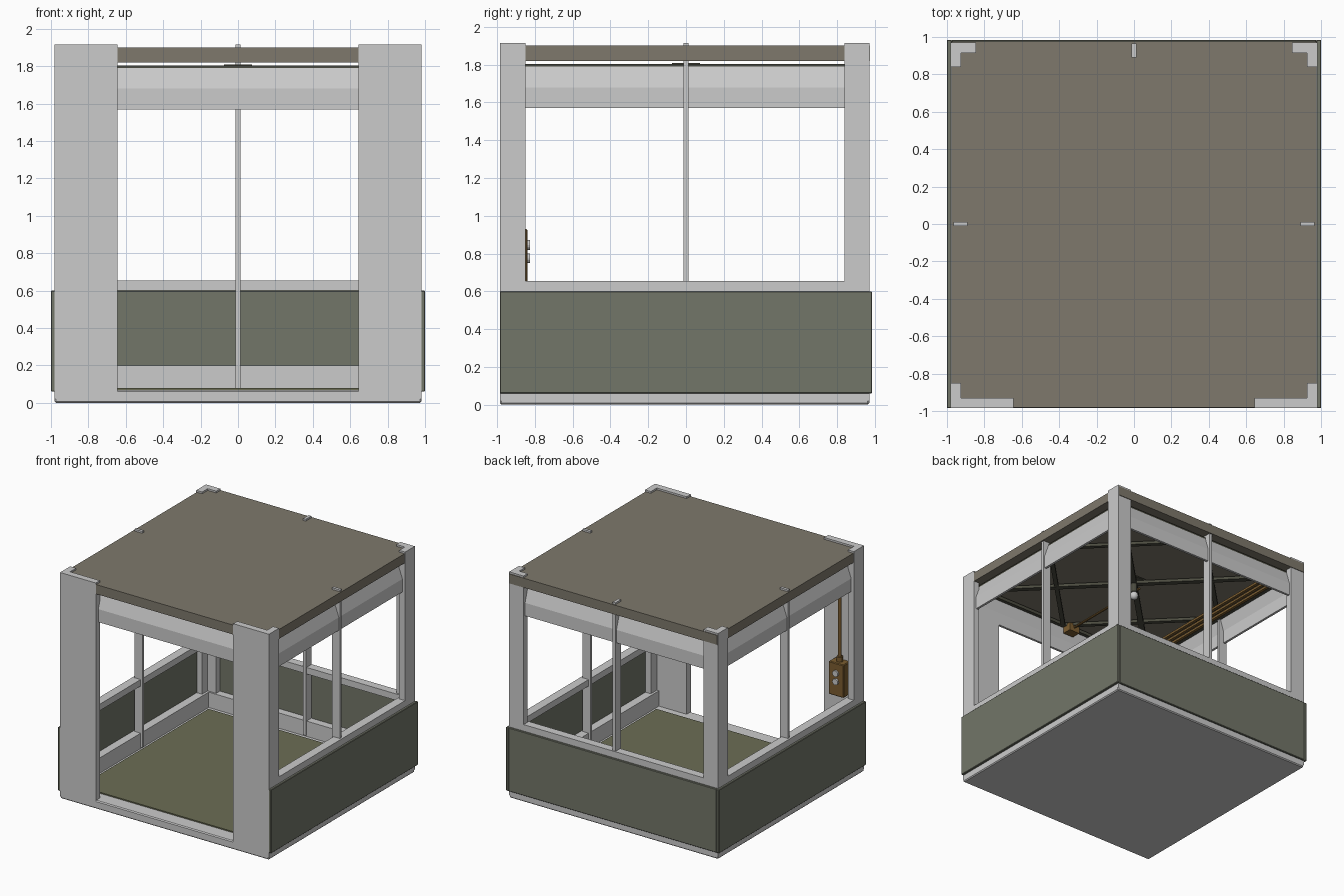
import bpy, bmesh
from math import pi, atan2, hypot
from mathutils import Matrix, Vector

if "Cube" in bpy.data.objects:
    bpy.data.objects.remove(bpy.data.objects["Cube"])


def material(name, rgb):
    m = bpy.data.materials.new(name)
    m.diffuse_color = (*rgb, 1)
    m.use_nodes = True
    m.node_tree.nodes["Principled BSDF"].inputs["Base Color"].default_value = m.diffuse_color
    return m


PANEL = material("panel_green_grey", (0.17, 0.18, 0.14))
ROOF = material("roof_beige", (0.21, 0.19, 0.15))
MAT = material("mat_olive", (0.15, 0.155, 0.09))
BROWN = material("conduit_brown", (0.2, 0.11, 0.03))
DARK = material("brace_dark", (0.07, 0.07, 0.05))
WHITE = material("bulb_white", (0.75, 0.75, 0.72))


def finish(name, bm, mat):
    bmesh.ops.recalc_face_normals(bm, faces=bm.faces)
    me = bpy.data.meshes.new(name)
    bm.to_mesh(me)
    bm.free()
    ob = bpy.data.objects.new(name, me)
    bpy.context.collection.objects.link(ob)
    if mat:
        me.materials.append(mat)
    return ob


def box(name, x, y, z, mat=None, bevel=0):
    bm = bmesh.new()
    c = [(a[0] + a[1]) / 2 for a in (x, y, z)]
    s = [abs(a[1] - a[0]) for a in (x, y, z)]
    bmesh.ops.create_cube(bm, size=1, matrix=Matrix.Translation(c) @ Matrix.Diagonal((*s, 1)))
    if bevel:
        bmesh.ops.bevel(bm, geom=bm.edges[:], offset=bevel, segments=1, affect='EDGES')
    return finish(name, bm, mat)


def prism(name, pts, vec, mat=None):
    """Extrude a closed 3D outline along a vector."""
    bm = bmesh.new()
    f = bm.faces.new([bm.verts.new(p) for p in pts])
    r = bmesh.ops.extrude_face_region(bm, geom=[f])
    bmesh.ops.translate(bm, vec=vec, verts=[v for v in r["geom"] if isinstance(v, bmesh.types.BMVert)])
    return finish(name, bm, mat)


def bar(name, a, b, z, width, mat):
    """Flat horizontal bar between two plan points."""
    (ax, ay), (bx, by) = a, b
    length = hypot(bx - ax, by - ay)
    ob = box(name, (-length / 2, length / 2), (-width / 2, width / 2),
             (-(z[1] - z[0]) / 2, (z[1] - z[0]) / 2), mat)
    ob.location = ((ax + bx) / 2, (ay + by) / 2, (z[0] + z[1]) / 2)
    ob.rotation_euler.z = atan2(by - ay, bx - ax)
    return ob


def rod(name, a, b, r, mat=None, sides=12):
    a, b = Vector(a), Vector(b)
    d = b - a
    bm = bmesh.new()
    bmesh.ops.create_cone(bm, cap_ends=True, segments=sides, radius1=r, radius2=r, depth=d.length,
                          matrix=Matrix.Translation((a + b) / 2) @ d.to_track_quat('Z', 'Y').to_matrix().to_4x4())
    return finish(name, bm, mat)


# floor and mat
box("floor_base", (-.98, .98), (-.985, .97), (0, .07), bevel=.008)
box("floor_mat", (-.88, .88), (-.86, .86), (.07, .08), MAT)

# roof slab
box("roof", (-.975, .975), (-.98, .975), (1.82, 1.9), ROOF)

for s, side in ((-1, "left"), (1, "right")):
    # L-section corner posts
    prism(f"front_post_{side}", [(s * x, y, .02) for x, y in
          ((.98, -.985), (.645, -.985), (.645, -.93), (.925, -.93), (.925, -.85), (.98, -.85))], (0, 0, 1.895))
    prism(f"rear_post_{side}", [(s * x, y, .02) for x, y in
          ((.98, .97), (.845, .97), (.845, .915), (.925, .915), (.925, .84), (.98, .84))], (0, 0, 1.895))
    # side walls
    box(f"side_panel_{side}", (s * .975, s), (-.985, .985), (.06, .6), PANEL, .004)
    box(f"side_sill_{side}", (s * .905, s * .98), (-.95, .95), (.6, .655))
    box(f"side_kick_{side}", (s * .905, s * .98), (-.95, .95), (.06, .2))
    box(f"side_mid_post_{side}", (s * .89, s * .965), (-.012, .012), (.08, 1.915))
    # side valance, leaning in at the top
    prism(f"side_valance_{side}", [(s * x, -.93, z) for x, z in
          ((.955, 1.57), (.955, 1.68), (.915, 1.79), (.9, 1.79), (.935, 1.68), (.935, 1.57))], (0, 1.86, 0))
    bar(f"roof_rail_side_{side}", (s * .895, -.9), (s * .895, .9), (1.775, 1.803), .04, DARK)

# back wall
box("back_panel", (-.975, .975), (.965, .985), (.06, .6), PANEL, .004)
box("back_sill", (-.95, .95), (.9, .97), (.6, .655))
box("back_kick", (-.95, .95), (.9, .97), (.06, .2))
box("back_mid_post", (-.013, .013), (.89, .965), (.08, 1.915))

# front and back valances
for s, side in ((-1, "front"), (1, "back")):
    prism(f"valance_{side}", [(-.93, s * y, z) for y, z in
          ((.95, 1.57), (.95, 1.68), (.915, 1.79), (.9, 1.79), (.93, 1.68), (.93, 1.57))], (1.86, 0, 0))
    bar(f"roof_rail_{side}", (-.9, s * .895), (.9, s * .895), (1.775, 1.803), .04, DARK)

# roof braces: two diagonals and a diamond
bar("diagonal_brace_a", (-.89, -.89), (.89, .89), (1.775, 1.8), .045, DARK)
bar("diagonal_brace_b", (-.89, .89), (.89, -.89), (1.772, 1.797), .045, DARK)
mids = [(.89, 0), (0, .89), (-.89, 0), (0, -.89)]
for i in range(4):
    bar(f"diamond_brace_{i}", mids[i], mids[(i + 1) % 4], (1.775, 1.8), .035, DARK)
box("brace_hub", (-.075, .075), (-.075, .075), (1.8, 1.81), DARK)

# ceiling lamp
rod("lamp_socket", (0, 0, 1.7), (0, 0, 1.8), .025, DARK)
bm = bmesh.new()
bmesh.ops.create_uvsphere(bm, u_segments=16, v_segments=10, radius=.035, matrix=Matrix.Translation((0, 0, 1.67)))
for f in bm.faces:
    f.smooth = True
finish("lamp_bulb", bm, WHITE)
box("junction_box", (-.11, -.01), (-.9, -.82), (1.72, 1.79), BROWN)
rod("lamp_conduit", (-.06, -.82, 1.76), (-.06, 0, 1.76), .01, BROWN, 8)

# ceiling cable tracks along the left side
for i, x in enumerate((-.84, -.79, -.74)):
    box(f"ceiling_track_{i}", (x - .012, x + .012), (-.88, .8), (1.755, 1.775), BROWN)

# control box with buttons on the front left post
box("control_box", (-.89, -.75), (-.93, -.84), (.65, .93), BROWN, .006)
rod("control_conduit", (-.82, -.89, .93), (-.82, -.89, 1.77), .014, BROWN)
rod("control_gland", (-.82, -.89, .92), (-.82, -.89, .97), .025, BROWN)
for i, z in enumerate((.775, .845)):
    rod(f"control_button_{i}", (-.82, -.845, z), (-.82, -.825, z), .026, None, 16)
